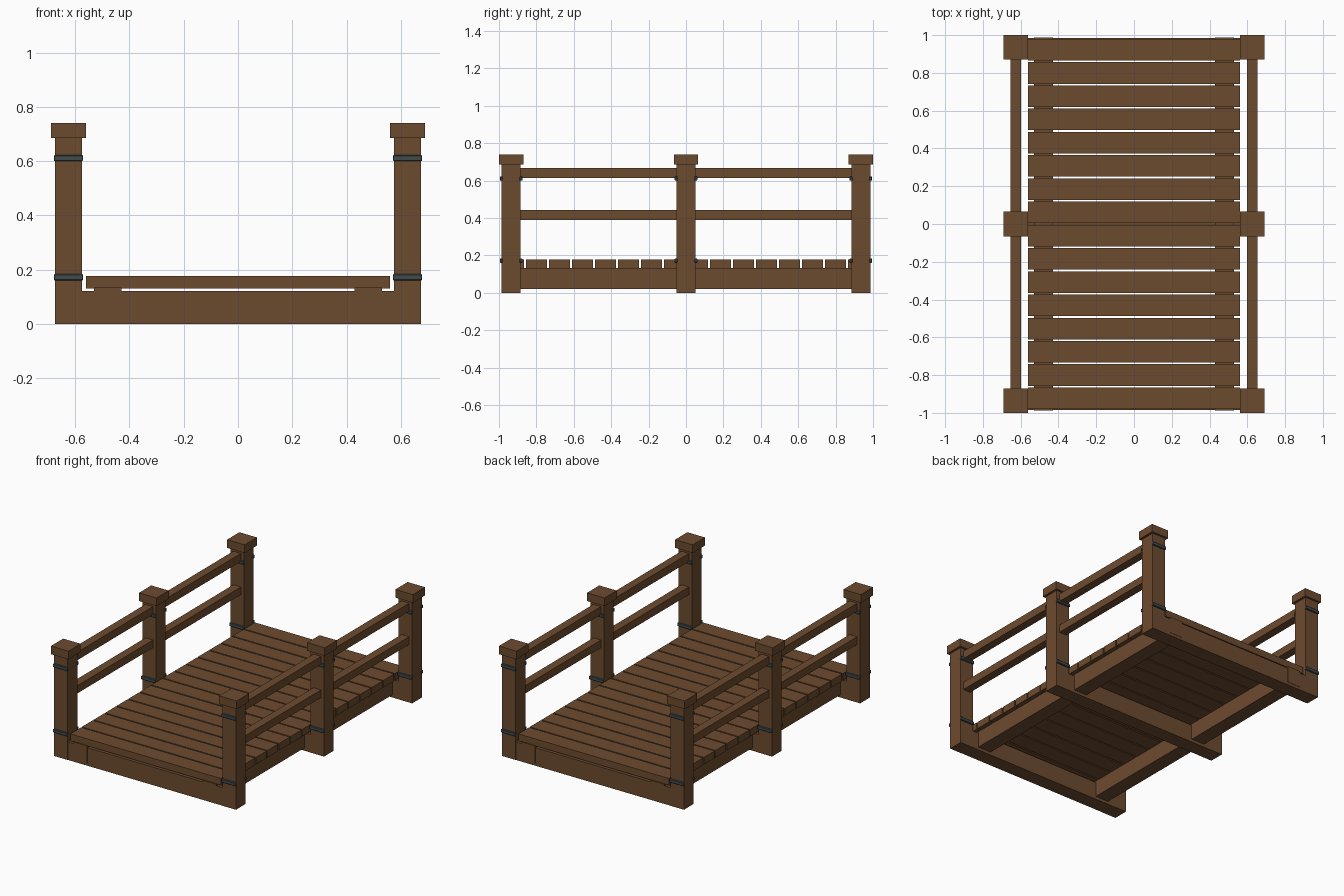
import bpy

if "Cube" in bpy.data.objects:
    bpy.data.objects.remove(bpy.data.objects["Cube"])


def material(name, rgb):
    m = bpy.data.materials.new(name)
    m.diffuse_color = (*rgb, 1.0)
    m.use_nodes = True
    m.node_tree.nodes["Principled BSDF"].inputs["Base Color"].default_value = m.diffuse_color
    return m


WOOD = material("brown_wood", (0.152, 0.070, 0.028))
IRON = material("dark_iron", (0.050, 0.072, 0.080))


def box(name, x, y, z, mat):
    """Box from (min, max) ranges on each axis."""
    verts = [(a, b, c) for a in x for b in y for c in z]
    faces = [(0, 1, 3, 2), (4, 6, 7, 5), (0, 4, 5, 1),
             (2, 3, 7, 6), (0, 2, 6, 4), (1, 5, 7, 3)]
    me = bpy.data.meshes.new(name)
    me.from_pydata(verts, [], faces)
    me.materials.append(mat)
    ob = bpy.data.objects.new(name, me)
    bpy.context.collection.objects.link(ob)
    return ob


def span(centre, width):
    return (centre - width / 2, centre + width / 2)


POST_X, POST_W = 0.625, 0.10
POST_Y = (-0.935, 0.0, 0.935)

# deck planks
for i in range(16):
    box("deck_plank", (-0.56, 0.56), span((i - 7.5) * 0.123, 0.114), (0.13, 0.177), WOOD)

# cross beams joining each pair of posts
for y in POST_Y:
    box("cross_beam", (-POST_X + 0.05, POST_X - 0.05), span(y, POST_W), (0.0, 0.121), WOOD)

for s in (-1, 1):
    # long stringers under the deck
    box("stringer", span(s * 0.48, 0.10), (-0.987, 0.987), (0.02, 0.133), WOOD)

    # posts with caps and iron straps on front and back faces
    for y in POST_Y:
        box("post", span(s * POST_X, POST_W), span(y, POST_W + 0.002), (0.0, 0.69), WOOD)
        box("post_cap", span(s * POST_X, 0.13), span(y, 0.13), (0.685, 0.74), WOOD)
        for z in (0.172, 0.611):
            for f in (-1, 1):
                strap = box("iron_strap", span(s * POST_X, 0.108),
                            span(y + f * 0.053, 0.015), span(z, 0.023), IRON)
                bev = strap.modifiers.new("soft_edges", "BEVEL")
                bev.width = 0.003
                bev.segments = 1

    # two handrails in each bay
    for y0, y1 in ((-0.886, -0.049), (0.049, 0.886)):
        for z in ((0.39, 0.442), (0.613, 0.667)):
            box("handrail", span(s * POST_X, 0.056), (y0, y1), z, WOOD)
